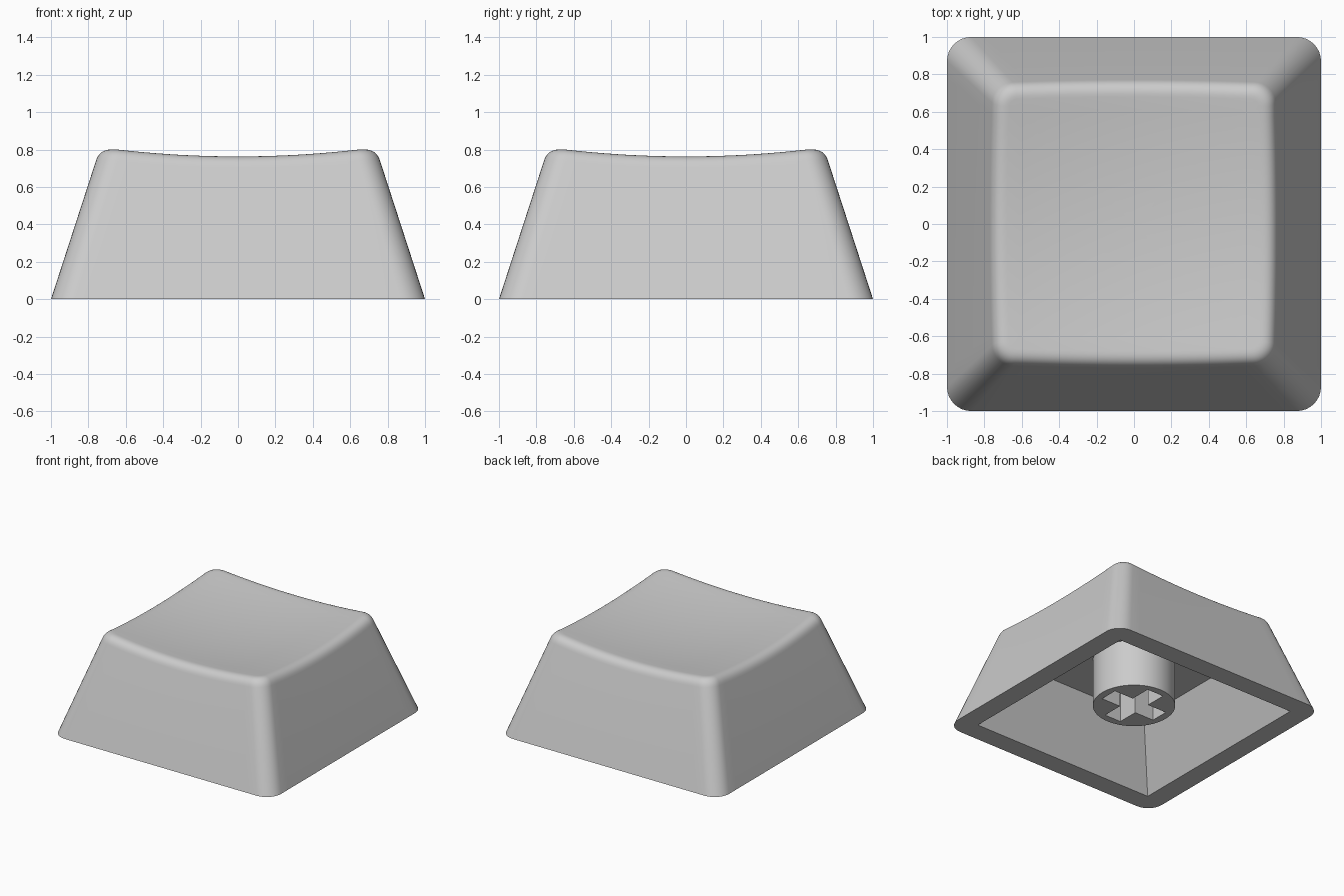
import bpy, bmesh, math
from mathutils import Vector

if "Cube" in bpy.data.objects:
    bpy.data.objects.remove(bpy.data.objects["Cube"])

grey = bpy.data.materials.new("grey_plastic")
grey.diffuse_color = (0.6, 0.6, 0.6, 1)
grey.use_nodes = True
grey.node_tree.nodes["Principled BSDF"].inputs["Base Color"].default_value = grey.diffuse_color


def finish(obj):
    bpy.ops.object.select_all(action='DESELECT')
    bpy.context.view_layer.objects.active = obj
    obj.select_set(True)
    if obj.type == 'CURVE':
        bpy.ops.object.convert(target='MESH')
        obj = bpy.context.object
    obj.data.materials.clear()
    obj.data.materials.append(grey)
    bpy.ops.object.shade_smooth_by_angle(angle=math.radians(30))


# Rounded square outline: each entry is (corner-centre factors, outward normal)
OUTLINE = []
ARC, EDGE = 8, 20
for q in range(4):
    a0 = q * math.pi / 2
    c, s = round(math.cos(a0)), round(math.sin(a0))
    for j in range(1, EDGE):                       # straight side
        t = -1 + 2 * j / EDGE
        OUTLINE.append((Vector((c - s * t, s + c * t)), Vector((c, s))))
    for j in range(ARC + 1):                       # corner arc
        a = a0 + j / ARC * math.pi / 2
        OUTLINE.append((Vector((c - s, s + c)), Vector((math.cos(a), math.sin(a)))))


def place(o, half, radius):
    return o[0] * (half - radius) + o[1] * radius


def half_at(z):
    return 1 - 0.325 * z


def radius_at(z):
    return 0.13 - 0.025 * z


def dish(p):
    return 0.719 + 0.093 * p.length_squared


def on_side(o, z):
    p = place(o, half_at(z), radius_at(z))
    return Vector((p.x, p.y, z))


def on_dish(o, half, radius):
    p = place(o, half, radius)
    return Vector((p.x, p.y, dish(p)))


def shell_column(o):
    """One strip from the dish centre over the rim, down the side and into the cavity."""
    z = 0.78
    for _ in range(8):                             # where side meets dish
        z = dish(on_side(o, z).xy)
    inset = 0.07
    half, radius = half_at(z) - inset, radius_at(z) - inset
    col = [on_dish(o, half * k / 10, radius * k / 10) for k in range(10)]
    a, b, c = on_dish(o, half, radius), on_side(o, z), on_side(o, z - 0.065)
    for k in range(9):                             # rounded rim
        t = k / 8
        col.append(a * (1 - t) ** 2 + b * 2 * t * (1 - t) + c * t * t)
    col.append(on_side(o, 0))
    for h, zz in ((0.835, 0), (0.61, 0.5), (0, 0.5)):   # lip, inner wall, ceiling
        p = place(o, h, 0)
        col.append(Vector((p.x, p.y, zz)))
    return col


# Keycap shell
bm = bmesh.new()
cols = [[bm.verts.new(p) for p in shell_column(o)] for o in OUTLINE]
for i, col in enumerate(cols):
    nxt = cols[(i + 1) % len(cols)]
    for k in range(len(col) - 1):
        bm.faces.new((col[k], col[k + 1], nxt[k + 1], nxt[k]))
bmesh.ops.remove_doubles(bm, verts=bm.verts, dist=1e-5)
bmesh.ops.recalc_face_normals(bm, faces=bm.faces)
mesh = bpy.data.meshes.new("keycap_shell")
bm.to_mesh(mesh)
bm.free()
shell = bpy.data.objects.new("keycap_shell", mesh)
bpy.context.collection.objects.link(shell)
finish(shell)

# Round stem with a cross-shaped socket
L, W, R = 0.25, 0.075, 0.31
circle = [(R * math.cos(i * math.tau / 64), R * math.sin(i * math.tau / 64)) for i in range(64)]
arm = [(L, -W), (L, W), (W, W)]
cross = []
for q in range(4):
    c, s = round(math.cos(q * math.pi / 2)), round(math.sin(q * math.pi / 2))
    cross += [(c * x - s * y, s * x + c * y) for x, y in arm]
curve = bpy.data.curves.new("stem", 'CURVE')
curve.dimensions = '2D'
curve.fill_mode = 'BOTH'
for pts in (circle, cross):
    sp = curve.splines.new('POLY')
    sp.points.add(len(pts) - 1)
    for point, (x, y) in zip(sp.points, pts):
        point.co = (x, y, 0, 1)
    sp.use_cyclic_u = True
z0, z1 = 0.11, 0.51
curve.extrude = (z1 - z0) / 2
stem = bpy.data.objects.new("stem", curve)
stem.location.z = (z0 + z1) / 2
bpy.context.collection.objects.link(stem)
finish(stem)
